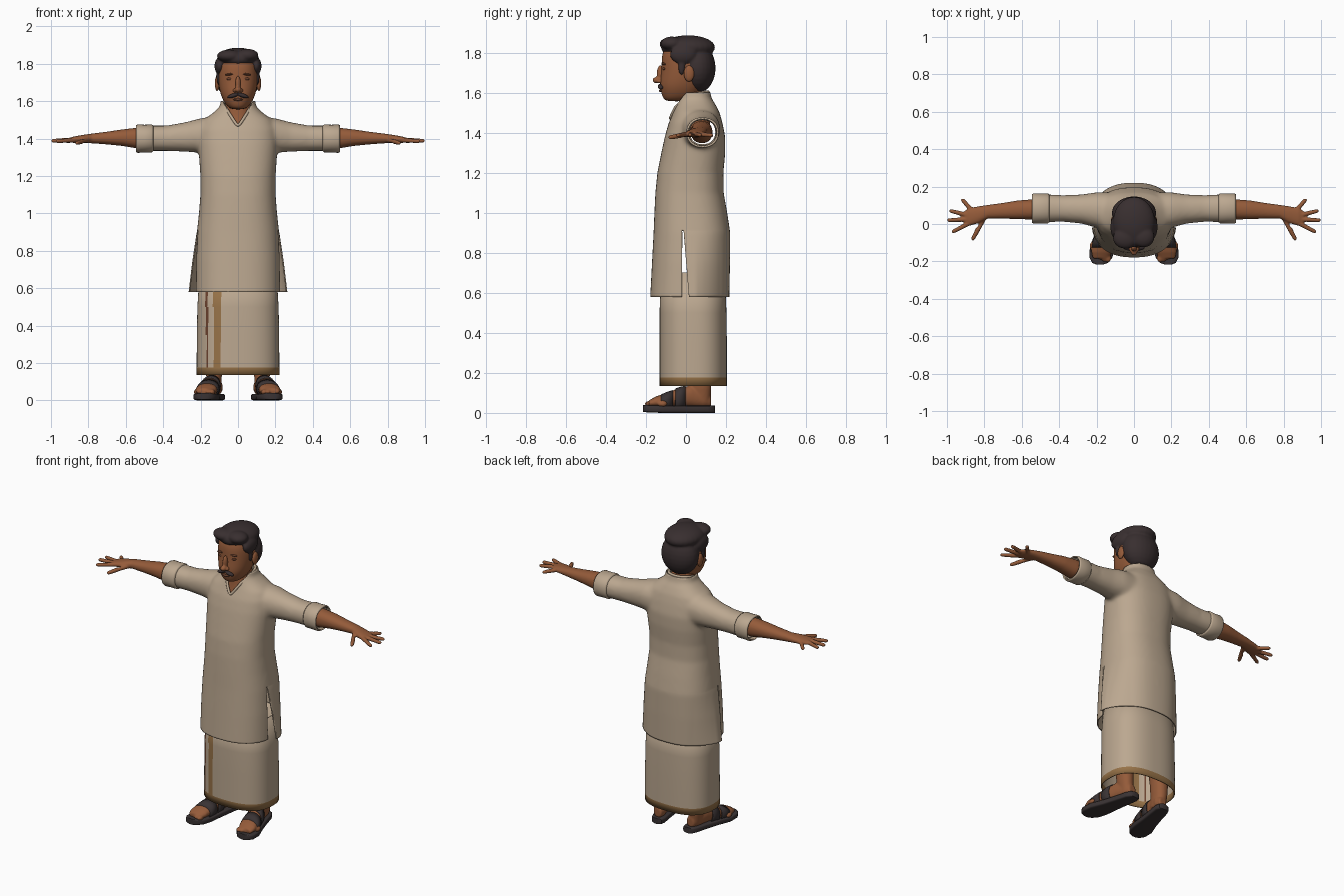
import bpy, bmesh
from math import cos, sin, pi, copysign
from mathutils import Matrix, Vector

cube = bpy.data.objects.get("Cube")
if cube:
    bpy.data.objects.remove(cube)


def material(name, rgb):
    m = bpy.data.materials.new(name)
    m.use_nodes = True
    m.diffuse_color = (*rgb, 1)
    m.node_tree.nodes["Principled BSDF"].inputs["Base Color"].default_value = (*rgb, 1)
    return m


CLOTH = material("cream cloth", (0.50, 0.39, 0.28))
GOLD = material("ochre border", (0.31, 0.17, 0.065))
SKIN = material("brown skin", (0.30, 0.105, 0.042))
SHADE = material("dark skin", (0.15, 0.055, 0.028))
HAIR = material("black brown hair", (0.04, 0.028, 0.029))
LEATHER = material("dark leather", (0.042, 0.033, 0.034))


def make(name, bm, mat):
    bmesh.ops.recalc_face_normals(bm, faces=bm.faces)
    me = bpy.data.meshes.new(name)
    bm.to_mesh(me)
    bm.free()
    me.shade_smooth()
    me.set_sharp_from_angle(angle=0.8)
    me.materials.append(mat)
    ob = bpy.data.objects.new(name, me)
    bpy.context.collection.objects.link(ob)
    return ob


def loft(name, mat, axis, sections, n=2.2, sides=32, caps=True, subsurf=0, wall=0):
    """Join superellipse rings (position, centre a, centre b, radius a, radius b)."""
    bm = bmesh.new()
    rings = []
    for pos, ca, cb, ra, rb in sections:
        ring = []
        for i in range(sides):
            c, s = cos(2 * pi * i / sides), sin(2 * pi * i / sides)
            a = ca + ra * copysign(abs(c) ** (2 / n), c)
            b = cb + rb * copysign(abs(s) ** (2 / n), s)
            co = {"X": (pos, a, b), "Y": (a, pos, b), "Z": (a, b, pos)}[axis]
            ring.append(bm.verts.new(co))
        rings.append(ring)
    for low, high in zip(rings, rings[1:]):
        for i in range(sides):
            j = (i + 1) % sides
            bm.faces.new((low[i], low[j], high[j], high[i]))
    if caps:
        bm.faces.new(rings[0])
        bm.faces.new(rings[-1])
    ob = make(name, bm, mat)
    if subsurf:
        mod = ob.modifiers.new("round", "SUBSURF")
        mod.levels = mod.render_levels = subsurf
    if wall:
        ob.modifiers.new("thickness", "SOLIDIFY").thickness = wall
    return ob


def body_rings(rows):
    """Rows of (height, half width, front y, back y)."""
    return [(z, 0, (f + b) / 2, w, (b - f) / 2) for z, w, f, b in rows]


def blob(name, mat, centre, size, tilt=0):
    bm = bmesh.new()
    bmesh.ops.create_uvsphere(bm, u_segments=24, v_segments=14, radius=1)
    bm.transform(Matrix.Translation(centre) @ Matrix.Rotation(tilt, 4, "Y")
                 @ Matrix.Diagonal((*size, 1)))
    return make(name, bm, mat)


def capsule(name, mat, start, end, r):
    start, end = Vector(start), Vector(end)
    bm = bmesh.new()
    bmesh.ops.create_uvsphere(bm, u_segments=16, v_segments=9, radius=r)
    length = (end - start).length
    for v in bm.verts:
        if v.co.z > r * 0.01:
            v.co = (v.co.x * 0.8, v.co.y * 0.8, v.co.z + length - r)
    turn = (end - start).to_track_quat("Z", "Y").to_matrix().to_4x4()
    bm.transform(Matrix.Translation(start) @ turn)
    return make(name, bm, mat)


def fuse(name, mat, parts, voxel, smooth):
    """Blend overlapping solids into one skin and return it."""
    bm = bmesh.new()
    for p in parts:
        bm.from_mesh(p.data)
        bpy.data.objects.remove(p)
    ob = make(name, bm, mat)
    mod = ob.modifiers.new("blend", "REMESH")
    mod.mode, mod.voxel_size = "VOXEL", voxel
    mod = ob.modifiers.new("soften", "SMOOTH")
    mod.factor, mod.iterations = 0.5, smooth
    bpy.context.view_layer.update()
    dg = bpy.context.evaluated_depsgraph_get()
    me = bpy.data.meshes.new_from_object(ob.evaluated_get(dg))
    ob.modifiers.clear()
    ob.data = me
    me.shade_smooth()
    return ob


def mirror(ob, name):
    other = ob.copy()
    other.data = ob.data.copy()
    other.name = name
    other.data.transform(Matrix.Scale(-1, 4, (1, 0, 0)))
    other.data.flip_normals()
    bpy.context.collection.objects.link(other)
    return other


# Tunic: torso and sleeves blended, then cut open
torso = loft("torso", CLOTH, "Z", body_rings([
    (0.50, .228, -.183, .215), (0.75, .226, -.170, .220), (0.90, .220, -.162, .221),
    (1.00, .209, -.158, .206), (1.10, .201, -.153, .188), (1.20, .201, -.143, .187),
    (1.30, .208, -.123, .196), (1.38, .213, -.106, .196), (1.45, .208, -.086, .182),
    (1.50, .185, -.064, .168), (1.54, .130, -.048, .148), (1.57, .098, -.038, .128),
    (1.64, .086, -.033, .114)]), n=2.4, sides=48)
sleeve = loft("sleeve", CLOTH, "X", [
    (.08, .07, 1.410, .10, .110), (.20, .075, 1.417, .095, .092), (.28, .08, 1.409, .078, .079),
    (.38, .083, 1.402, .071, .068), (.45, .084, 1.402, .074, .068), (.56, .084, 1.402, .074, .068)])
tunic = fuse("tunic", CLOTH, [torso, sleeve, mirror(sleeve, "sleeve_b")], 0.011, 10)

bm = bmesh.new()
bm.from_mesh(tunic.data)
NECK, SLOPE, SLIT_TOP = 1.465, 1.6, 0.91
cuts = [((0, 0, .58), (0, 0, 1)), ((0, 0, 1.6), (0, 0, 1)), ((0, 0, SLIT_TOP), (0, 0, 1)),
        ((.52, 0, 0), (1, 0, 0)), ((-.52, 0, 0), (1, 0, 0)),
        ((0, 0, NECK), (SLOPE, 0, -1)), ((0, 0, NECK), (SLOPE, 0, 1)),
        ((0, -.02, 0), (0, 1, 0)), ((0, -.012, SLIT_TOP), (0, 1, .08))]
for co, no in cuts:
    bmesh.ops.bisect_plane(bm, geom=bm.verts[:] + bm.edges[:] + bm.faces[:],
                           plane_co=co, plane_no=no)


def is_open(c):
    ends = c.z < .58 or c.z > 1.6 or abs(c.x) > .52
    notch = c.z > NECK + SLOPE * abs(c.x) and c.y < .06
    slit = c.z < SLIT_TOP and abs(c.x) > .12 and -.02 < c.y < -.012 + .08 * (SLIT_TOP - c.z)
    return ends or notch or slit


bmesh.ops.delete(bm, geom=[f for f in bm.faces if is_open(f.calc_center_median())], context="FACES")
# Back panel edges flare out beside the slits
for v in bm.verts:
    if v.co.z < SLIT_TOP and v.co.y > -.015 and abs(v.co.x) > .1:
        fade = max(0, 1 - max(0, v.co.y - .05) / .12)
        v.co.x += copysign(.036 * fade * (SLIT_TOP - v.co.z) / .32, v.co.x)
bm.to_mesh(tunic.data)
bm.free()
tunic.modifiers.new("thickness", "SOLIDIFY").thickness = 0.007

cuff = loft("left_cuff", CLOTH, "X", [
    (.452, .084, 1.402, .074, .068), (.462, .083, 1.401, .081, .075), (.50, .083, 1.400, .080, .074),
    (.535, .083, 1.400, .081, .076), (.545, .083, 1.400, .077, .072)], caps=False, wall=.008)
mirror(cuff, "right_cuff")

# Raised collar edge
curve = bpy.data.curves.new("collar", "CURVE")
curve.dimensions, curve.bevel_depth = "3D", 0.008
half = [(.085, .035, 1.592), (.05, -.045, 1.54), (.022, -.068, 1.495)]
path = [(0, .115, 1.602), (.06, .098, 1.602)] + half + [(0, -.08, NECK)]
path += [(-x, y, z) for x, y, z in reversed(path[1:-1])]
spline = curve.splines.new("NURBS")
spline.points.add(len(path) - 1)
for point, co in zip(spline.points, path):
    point.co = (*co, 1)
spline.use_cyclic_u = True
spline.order_u = 3
curve.materials.append(CLOTH)
bpy.context.collection.objects.link(bpy.data.objects.new("collar", curve))

# Wrapped lower garment with border and front stripe
wrap = loft("wrapped_skirt", CLOTH, "Z", body_rings([
    (.135, .221, -.132, .204), (.176, .221, -.132, .204), (.35, .220, -.132, .204),
    (.50, .217, -.132, .202), (.70, .205, -.125, .195)]), n=2.5, sides=128, caps=False, wall=.006)
wrap.data.materials.append(GOLD)
wrap.data.materials.append(SHADE)
for p in wrap.data.polygons:
    c = p.center
    if c.z < .176 or (c.y < 0 and -.13 < c.x < -.092):
        p.material_index = 1
    elif c.y < 0 and -.169 < c.x < -.161:
        p.material_index = 2

# Head and neck
loft("neck", SKIN, "Z", body_rings([
    (1.40, .12, -.06, .13), (1.46, .10, -.058, .12), (1.50, .078, -.042, .11),
    (1.56, .067, -.035, .095), (1.63, .066, -.03, .09)]), subsurf=1)
loft("head", SKIN, "Z", body_rings([
    (1.556, .030, -.095, .00), (1.570, .055, -.114, .04), (1.595, .074, -.123, .07),
    (1.63, .091, -.131, .09), (1.67, .101, -.128, .11), (1.72, .108, -.121, .12),
    (1.78, .107, -.123, .12), (1.83, .092, -.107, .11), (1.865, .04, -.05, .05)]), subsurf=2)
nose = [blob("bridge", SKIN, (0, -.128, 1.692), (.015, .018, .045)),
        blob("tip", SKIN, (0, -.145, 1.662), (.018, .022, .016))]
nose += [blob("nostril", SKIN, (s * .016, -.132, 1.657), (.012, .016, .011)) for s in (1, -1)]
fuse("nose", SKIN, nose, .004, 4)
blob("lower_lip", SHADE, (0, -.125, 1.609), (.026, .011, .007))
for s, side in ((1, "left"), (-1, "right")):
    blob(side + "_ear", SKIN, (s * .111, .015, 1.695), (.013, .026, .04))
    blob(side + "_eyebrow", SHADE, (s * .042, -.109, 1.744), (.028, .012, .006), s * .12)
    blob(side + "_eye", SHADE, (s * .042, -.107, 1.719), (.020, .010, .008))
    blob(side + "_moustache", HAIR, (s * .026, -.126, 1.630), (.032, .015, .011), s * .3)

# Hair
locks = [((0, .01, 1.826), (.113, .136, .060)), ((0, .058, 1.722), (.119, .090, .124)),
         ((-.045, -.075, 1.842), (.068, .058, .034)), ((.05, -.07, 1.845), (.060, .056, .035))]
for s in (1, -1):
    locks += [((s * .098, -.015, 1.788), (.028, .065, .046)),
              ((s * .103, -.022, 1.730), (.012, .018, .045))]
fuse("hair", HAIR, [blob("lock", HAIR, c, r) for c, r in locks], .007, 5)

# Arm with hand
limb = [loft("forearm", SKIN, "X", [
    (.44, .080, 1.402, .052, .055), (.54, .078, 1.403, .054, .055), (.62, .076, 1.405, .050, .044),
    (.70, .071, 1.403, .042, .034), (.78, .066, 1.401, .036, .026), (.83, .050, 1.398, .045, .022),
    (.88, .038, 1.394, .048, .017), (.905, .036, 1.392, .036, .010)])]
fingers = [((.80, .035, 1.393), (.835, -.035, 1.385)), ((.835, -.03, 1.385), (.866, -.088, 1.375)),
           ((.88, .005, 1.393), (.975, -.045, 1.385)), ((.88, .025, 1.394), (1.0, .02, 1.388)),
           ((.88, .045, 1.394), (.988, .072, 1.388)), ((.86, .065, 1.393), (.922, .135, 1.385))]
limb += [capsule("finger", SKIN, a, b, .0135) for a, b in fingers]
arm = fuse("left_arm", SKIN, limb, .0055, 3)
mirror(arm, "right_arm")

# Foot, lower leg and sandal
foot = [(-.185, .178, .047, .042, .016), (-.15, .172, .055, .056, .027), (-.09, .160, .065, .054, .038),
        (-.03, .147, .078, .046, .048), (.03, .135, .083, .041, .054), (.09, .120, .070, .038, .045),
        (.125, .115, .060, .025, .030)]
foot = [(y, x, z, w, h) for y, x, z, w, h in foot]
solids = [loft("foot", SKIN, "Y", foot),
          loft("shin", SKIN, "Z", [(.05, .122, .07, .036, .05), (.12, .128, .072, .041, .054),
                                   (.22, .130, .07, .048, .058), (.40, .125, .06, .06, .065)])]
for i in range(5):
    y = -.182 + .004 * i * i
    solids.append(blob("toe", SKIN, (.139 + .021 * i, y, .045), (.017 - .001 * i, .024, .015)))
pair = [fuse("left_foot", SKIN, solids, .006, 3)]
sole = [(-.216, .183, .022, .020), (-.208, .181, .022, .042), (-.18, .177, .020, .061),
        (-.12, .168, .018, .068), (-.04, .148, .018, .056), (.05, .128, .018, .048),
        (.11, .115, .018, .045), (.138, .111, .018, .034), (.146, .110, .018, .017)]
pair.append(loft("left_sole", LEATHER, "Y", [(y, x, z, w, .018) for y, x, z, w in sole], n=5))
pair.append(loft("left_toe_strap", LEATHER, "Y", [
    (-.125, .167, .052, .060, .040), (-.095, .161, .058, .060, .047),
    (-.065, .155, .064, .057, .050)], caps=False, wall=.006))
pair.append(loft("left_instep_strap", LEATHER, "Y", [
    (-.052, .152, .066, .054, .056), (-.025, .146, .074, .052, .057),
    (-.002, .141, .076, .049, .060)], caps=False, wall=.006))
for ob in pair:
    mirror(ob, ob.name.replace("left", "right"))
